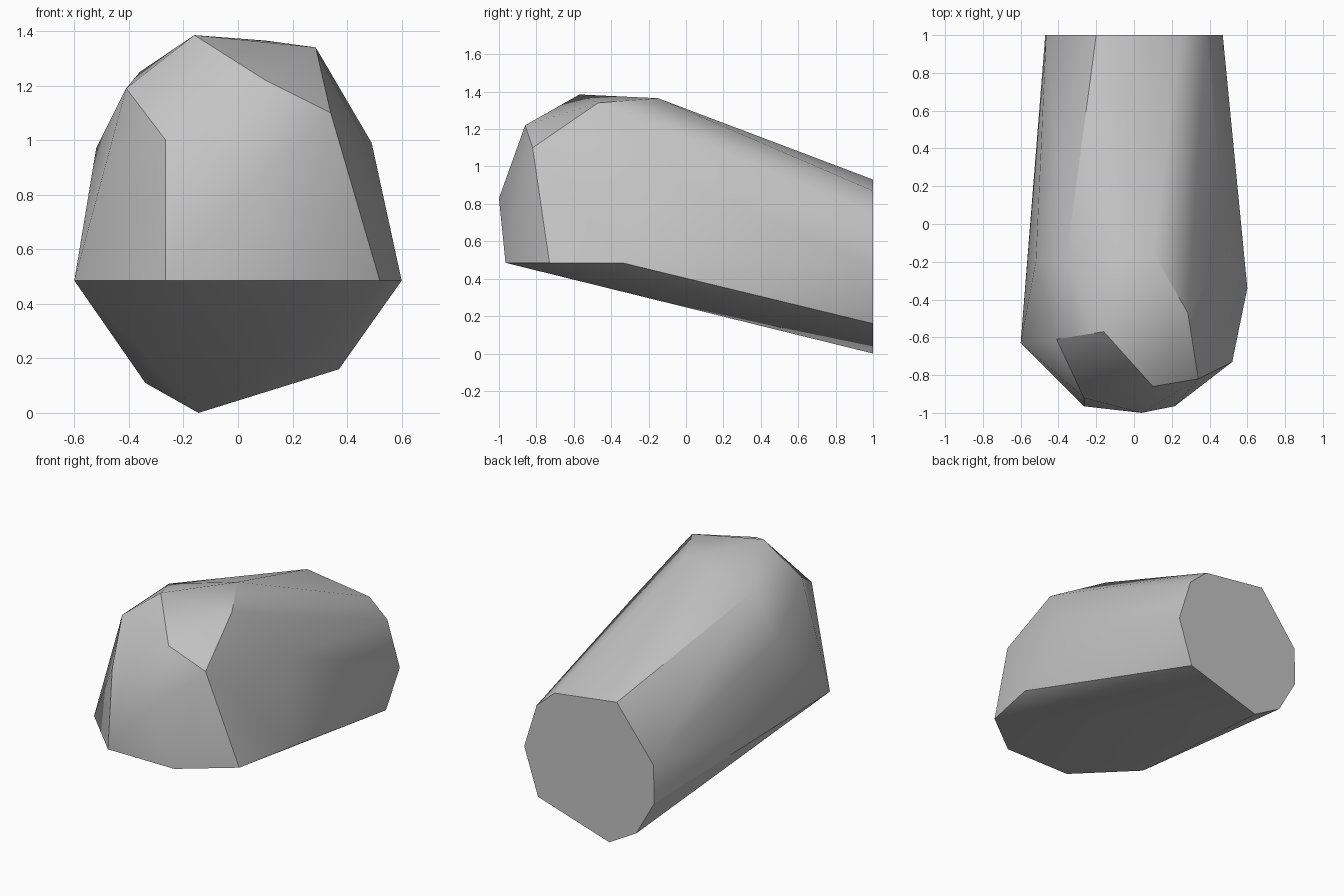
import bpy
import bmesh
import math

# Remove the default object
default = bpy.data.objects.get("Cube")
if default:
    bpy.data.objects.remove(default, do_unlink=True)


def make_material(name, color):
    material = bpy.data.materials.new(name)
    material.use_nodes = True
    material.diffuse_color = color
    shader = next(n for n in material.node_tree.nodes if n.type == "BSDF_PRINCIPLED")
    shader.inputs["Base Color"].default_value = color
    return material


def faceted_hull(name, corners, material, smooth_angle):
    """Wrap a tight convex skin around the corner points."""
    bm = bmesh.new()
    for corner in corners:
        bm.verts.new(corner)
    hull = bmesh.ops.convex_hull(bm, input=bm.verts[:])
    spare = [v for v in bm.verts if not v.link_faces]
    bmesh.ops.delete(bm, geom=spare, context="VERTS")
    # Merge the triangles that lie in one plane
    bmesh.ops.dissolve_limit(bm, angle_limit=math.radians(1),
                             verts=bm.verts[:], edges=bm.edges[:])
    bmesh.ops.recalc_face_normals(bm, faces=bm.faces[:])
    mesh = bpy.data.meshes.new(name)
    bm.to_mesh(mesh)
    bm.free()
    mesh.materials.append(material)
    obj = bpy.data.objects.new(name, mesh)
    bpy.context.collection.objects.link(obj)
    bpy.ops.object.select_all(action="DESELECT")
    bpy.context.view_layer.objects.active = obj
    obj.select_set(True)
    bpy.ops.object.shade_smooth_by_angle(angle=math.radians(smooth_angle))
    return obj


# Flat back end, as an x, z outline
back_y = 1
back_outline = [(-.145, 0), (.37, .16), (.47, .465), (.38, .755), (.25, .87),
                (-.2, .93), (-.465, .59), (-.47, .34), (-.34, .11)]
back_end = [(x, back_y, z) for x, z in back_outline]

# Level rim where the underside meets the nose, as an x, y outline
rim_z = .485
rim_outline = [(-.6, -.63), (-.265, -.965), (.215, -.965), (.52, -.73), (.6, -.34)]
rim = [(x, y, rim_z) for x, y in rim_outline]

# Facet corners of the nose, crown and shoulders
nose = [(.04, -1, .83), (-.265, -.92, 1), (.1, -.86, 1.22), (.34, -.82, 1.1)]
crown = [(-.16, -.57, 1.385), (.285, -.47, 1.34), (.1, -.15, 1.365)]
shoulders = [(-.41, -.61, 1.19), (-.36, -.2, 1.25), (-.52, -.2, .97), (.49, -.15, .99)]

stone_grey = make_material("stone grey", (.55, .55, .55, 1))
faceted_hull("rounded_block", back_end + rim + nose + crown + shoulders, stone_grey, 30)
